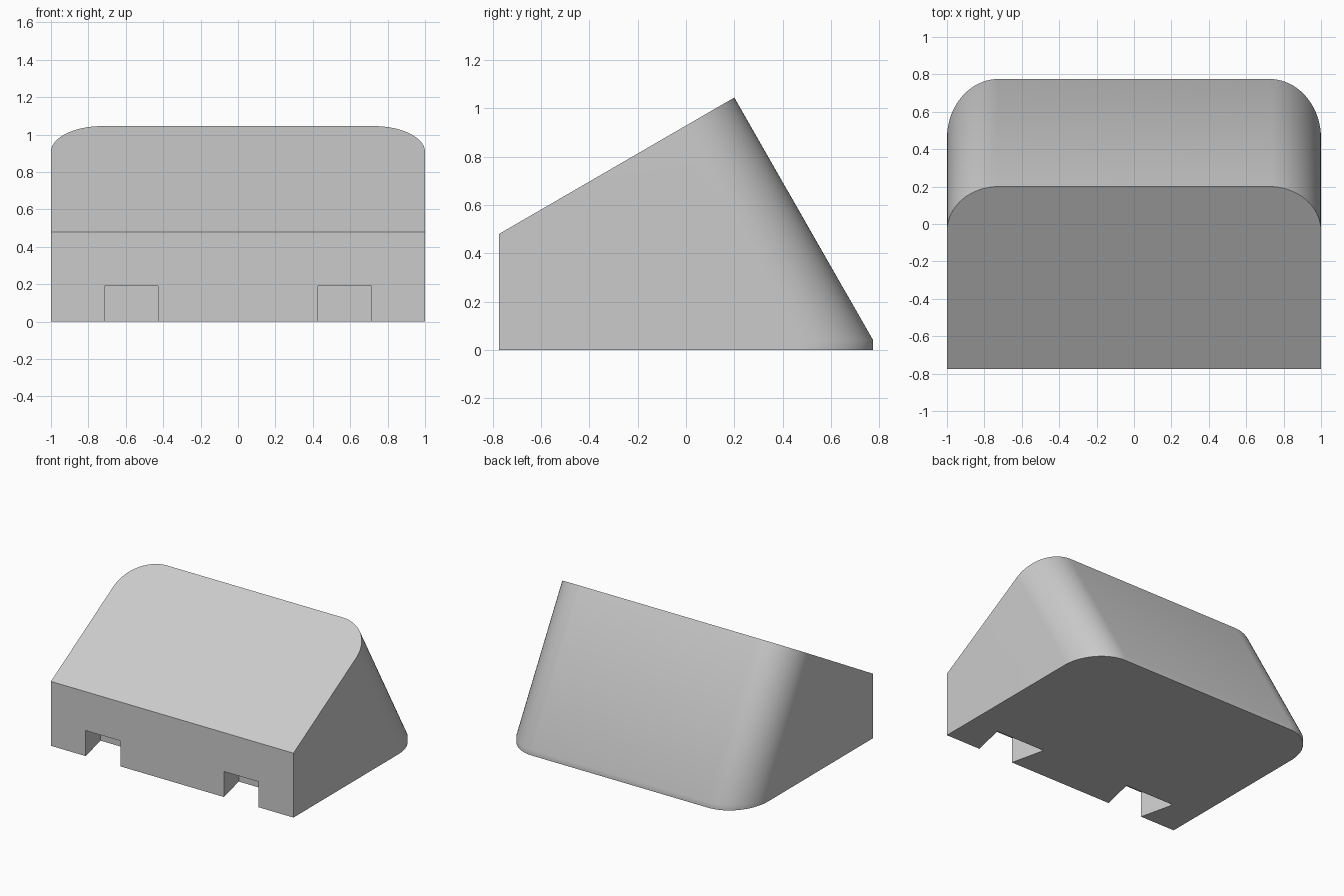
import bpy, bmesh
from math import sin, cos, pi, radians

cube = bpy.data.objects.get("Cube")
if cube:
    bpy.data.objects.remove(cube)

# Main dimensions
FRONT, BACK = -0.775, 0.775
FRONT_TOP, RIDGE_Y, RIDGE_Z = 0.48, 0.2, 1.045
LIP, RADIUS, STEPS = 0.04, 0.275, 20
SLOPE = (RIDGE_Z - FRONT_TOP) / (RIDGE_Y - FRONT)
LEAN = (BACK - RIDGE_Y) / (RIDGE_Z - LIP)

# Dovetail notches in the lower front edge
NOTCH_H, NOTCH_D = 0.19, 0.26
NOTCH_X, NOTCH_HALF, FLARE = 0.57, 0.143, 0.06

bm = bmesh.new()


def vert(x, y, z):
    return bm.verts.new((x, y, z))


# Rounded rear outline, from the left side round to the right side
arc = [(1 - RADIUS + RADIUS * cos(a), RADIUS * (1 - sin(a)))
       for a in [pi / 2 * i / STEPS for i in range(STEPS + 1)]]
outline = arc + [(-x, d) for x, d in reversed(arc)]

ridge, hem, foot = [], [], []
for x, d in outline:
    y = RIDGE_Y - d * cos(radians(30))
    z = RIDGE_Z - (RIDGE_Y - y) * SLOPE
    low_y = y + (z - LIP) * LEAN
    ridge.append(vert(x, y, z))
    hem.append(vert(x, low_y, LIP))
    foot.append(vert(x, low_y, 0))

# Sloping rear wall and the short upright lip under it
for i in range(len(outline) - 1):
    bm.faces.new((ridge[i], hem[i], hem[i + 1], ridge[i + 1]))
    bm.faces.new((hem[i], foot[i], foot[i + 1], hem[i + 1]))

# Front corners, sloping top and the two sides
top_l, top_r = vert(1, FRONT, FRONT_TOP), vert(-1, FRONT, FRONT_TOP)
low_l, low_r = vert(1, FRONT, 0), vert(-1, FRONT, 0)
bm.faces.new(ridge + [top_r, top_l])
bm.faces.new((low_l, foot[0], hem[0], ridge[0], top_l))
bm.faces.new((low_r, top_r, ridge[-1], hem[-1], foot[-1]))

# Notch walls, collecting the edges of the front and underside
front_edge, base_edge = [low_r], [low_r]
for cx in (-NOTCH_X, NOTCH_X):
    plan = [(cx - NOTCH_HALF, FRONT), (cx - NOTCH_HALF - FLARE, FRONT + NOTCH_D),
            (cx + NOTCH_HALF + FLARE, FRONT + NOTCH_D), (cx + NOTCH_HALF, FRONT)]
    low = [vert(x, y, 0) for x, y in plan]
    high = [vert(x, y, NOTCH_H) for x, y in plan]
    for i in range(3):
        bm.faces.new((low[i], low[i + 1], high[i + 1], high[i]))
    bm.faces.new(high)
    front_edge += [low[0], high[0], high[3], low[3]]
    base_edge += low
bm.faces.new(front_edge + [low_l, top_l, top_r])
bm.faces.new(base_edge + [low_l] + foot)

bmesh.ops.recalc_face_normals(bm, faces=bm.faces)
mesh = bpy.data.meshes.new("wedge_block")
bm.to_mesh(mesh)
bm.free()
block = bpy.data.objects.new("wedge_block", mesh)
bpy.context.collection.objects.link(block)

# Plain grey finish
grey = bpy.data.materials.new("light_grey")
grey.use_nodes = True
colour = (0.6, 0.6, 0.6, 1)
grey.diffuse_color = colour
grey.node_tree.nodes["Principled BSDF"].inputs["Base Color"].default_value = colour
mesh.materials.append(grey)

bpy.ops.object.select_all(action="DESELECT")
block.select_set(True)
bpy.context.view_layer.objects.active = block
bpy.ops.object.shade_smooth_by_angle(angle=radians(35))
